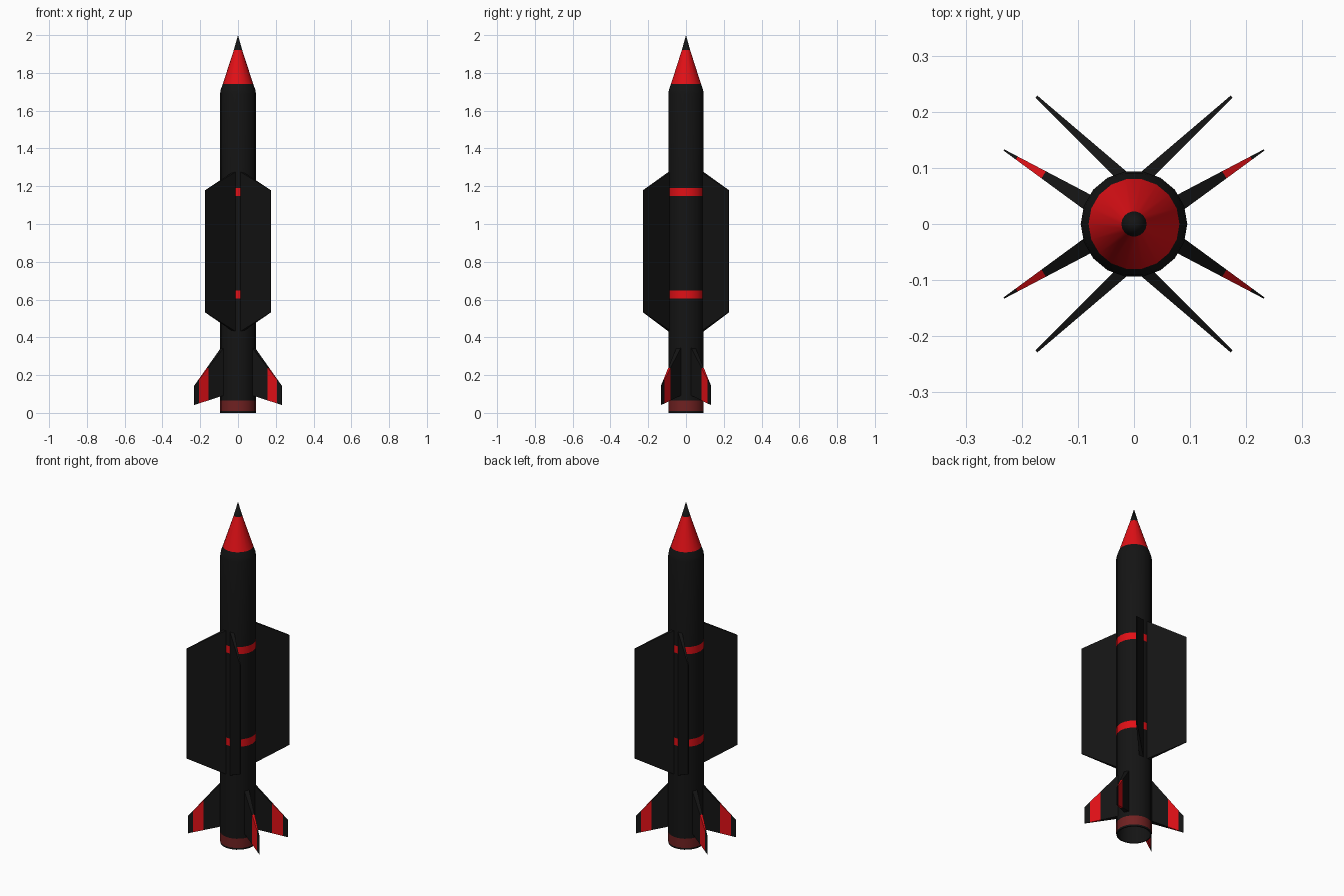
import bpy, math
from mathutils import Vector

if "Cube" in bpy.data.objects:
    bpy.data.objects.remove(bpy.data.objects["Cube"])

SIDES = 18


def material(name, rgb):
    m = bpy.data.materials.new(name)
    m.diffuse_color = (*rgb, 1)
    m.use_nodes = True
    m.node_tree.nodes["Principled BSDF"].inputs["Base Color"].default_value = m.diffuse_color
    return m


BLACK = material("black", (0.007, 0.007, 0.007))
RED = material("red", (0.75, 0.005, 0.008))
DARK_RED = material("dark_red", (0.16, 0.015, 0.015))


def make_object(name, verts, faces, mats, face_mats=None):
    me = bpy.data.meshes.new(name)
    me.from_pydata(verts, [], faces)
    for m in mats:
        me.materials.append(m)
    for p, i in zip(me.polygons, face_mats or [0] * len(faces)):
        p.material_index = i
    ob = bpy.data.objects.new(name, me)
    bpy.context.collection.objects.link(ob)
    return ob


def smooth(ob):
    bpy.ops.object.select_all(action='DESELECT')
    ob.select_set(True)
    bpy.context.view_layer.objects.active = ob
    bpy.ops.object.shade_smooth_by_angle(angle=math.radians(35))


def lathe(name, profile, mat):
    """Revolve (radius, z) points, listed upward along the outside."""
    verts, rings = [], []
    for r, z in profile:
        n = 1 if r == 0 else SIDES
        rings.append([len(verts) + i % n for i in range(SIDES)])
        for i in range(n):
            a = math.tau * i / SIDES
            verts.append((r * math.cos(a), r * math.sin(a), z))
    faces = []
    for lo, hi in zip(rings, rings[1:]):
        for i in range(SIDES):
            j = (i + 1) % SIDES
            faces.append(list(dict.fromkeys((lo[i], lo[j], hi[j], hi[i]))))
    smooth(make_object(name, verts, faces, [mat]))


def panel(name, stations, colours, sx, sy):
    """Tapered plate; stations are (x, y, half thickness, z low, z high)."""
    along = Vector((stations[-1][0] - stations[0][0], stations[-1][1] - stations[0][1]))
    nx, ny = -along.normalized().y, along.normalized().x
    verts = []
    for x, y, t, lo, hi in stations:
        for s, z in ((-1, lo), (1, lo), (1, hi), (-1, hi)):
            verts.append((sx * (x + s * t * nx), sy * (y + s * t * ny), z))
    faces, fm = [(3, 2, 1, 0)], [0]
    for k, c in enumerate(colours):
        for i in range(4):
            j = (i + 1) % 4
            faces.append((4 * k + i, 4 * k + j, 4 * k + 4 + j, 4 * k + 4 + i))
            fm.append(c)
    e = 4 * len(colours)
    faces.append((e, e + 1, e + 2, e + 3))
    fm.append(0)
    # mirrored copies need their winding reversed
    if sx * sy < 0:
        faces = [f[::-1] for f in faces]
    make_object(name, verts, faces, [BLACK, RED], fm)


# Fuselage: hollow tail, painted bands and nose cone
R = 0.095
lathe("tail_nozzle", [(0, 0.1), (0.086, 0.1), (0.088, 0), (R - 0.001, 0), (R, 0.01)], BLACK)
lathe("tail_band", [(R, 0.01), (R, 0.065)], DARK_RED)
lathe("rear_body", [(R, 0.065), (R, 0.605)], BLACK)
lathe("lower_band", [(R, 0.605), (R, 0.648)], RED)
lathe("middle_body", [(R, 0.648), (R, 1.148)], BLACK)
lathe("upper_band", [(R, 1.148), (R, 1.19)], RED)
lathe("front_body", [(R, 1.19), (R, 1.69), (0.092, 1.71), (0.081, 1.74)], BLACK)
lathe("nose_cone", [(0.081, 1.74), (0.0225, 1.92)], RED)
lathe("nose_tip", [(0.0225, 1.92), (0, 2.0)], BLACK)

# Main wings and tail fins, mirrored into four quadrants
wing = [(0.018, 0.083, 0.011, 0.43, 1.277), (0.174, 0.227, 0.0025, 0.533, 1.178)]


def fin_station(x):
    f = (x - 0.075) / (0.232 - 0.075)
    return (x, 0.034 + f * 0.098, 0.015 - f * 0.0138,
            0.095 - f * 0.053, 0.355 - f * 0.212)


fin = [fin_station(x) for x in (0.075, 0.161, 0.209, 0.232)]
for sx, side in ((1, "right"), (-1, "left")):
    for sy, end in ((-1, "front"), (1, "back")):
        panel(f"wing_{end}_{side}", wing, [0], sx, sy)
        panel(f"tail_fin_{end}_{side}", fin, [0, 1, 0], sx, sy)
